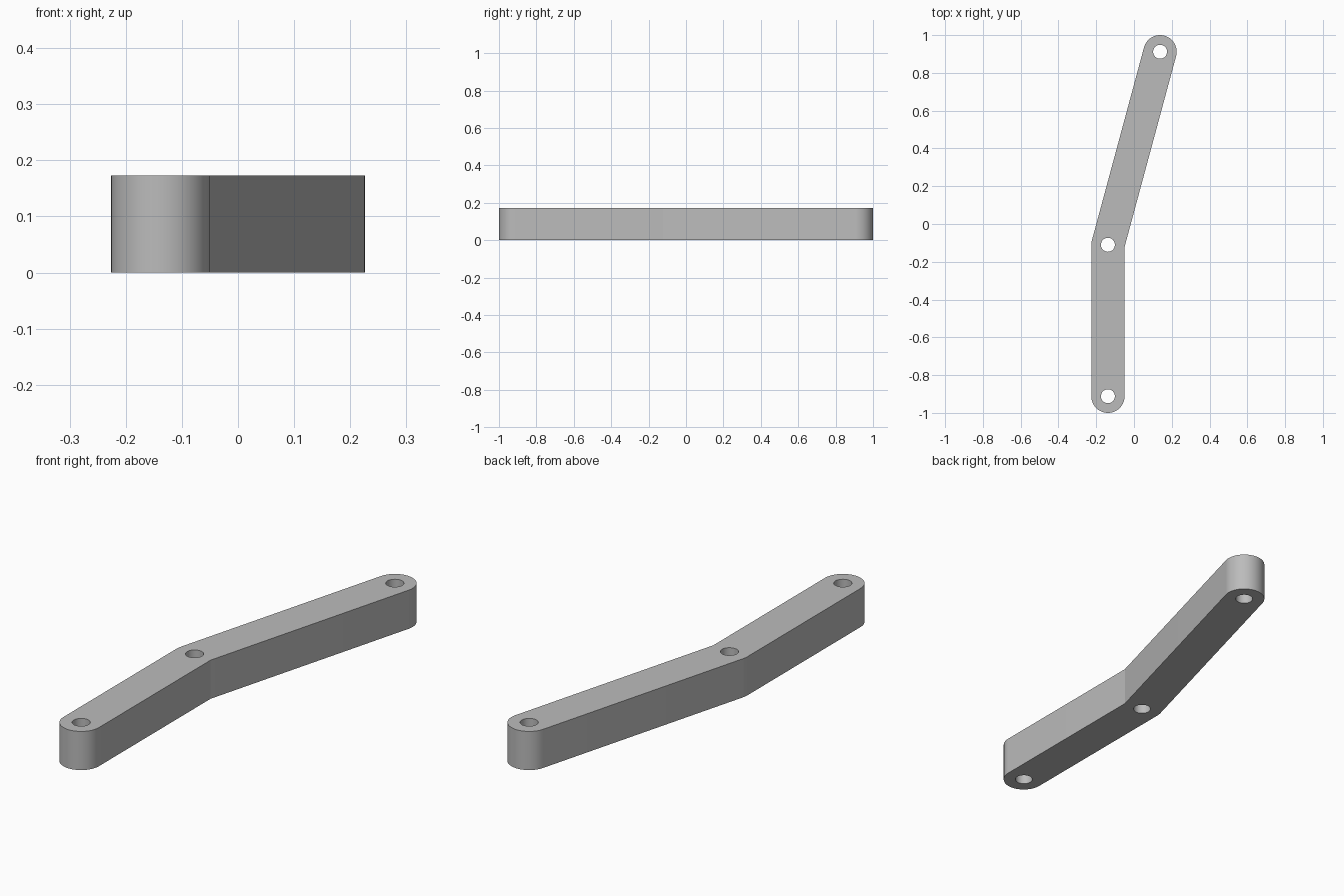
import bpy, bmesh, math
from mathutils import Vector

cube = bpy.data.objects.get("Cube")
if cube:
    bpy.data.objects.remove(cube)

RADIUS, HOLE, HEIGHT = 0.088, 0.037, 0.173
FRONT, BEND, BACK = Vector((-0.138, -0.912)), Vector((-0.138, -0.11)), Vector((0.138, 0.912))
tilt = math.atan2(BACK.x - BEND.x, BACK.y - BEND.y)


def arc(centre, radius, start, end, steps):
    angles = [start + (end - start) * i / steps for i in range(steps + 1)]
    return [centre + radius * Vector((math.cos(a), math.sin(a))) for a in angles]


# Outline: round ends, sharp inner corner, rounded outer bend
outline = arc(FRONT, RADIUS, math.pi, 2 * math.pi, 32)
outline.append(BEND + Vector((RADIUS, -RADIUS * math.tan(tilt / 2))))
outline += arc(BACK, RADIUS, -tilt, math.pi - tilt, 32)
outline += arc(BEND, RADIUS, math.pi - tilt, math.pi, 4)
loops = [outline] + [arc(c, HOLE, 0, 2 * math.pi, 40)[:-1] for c in (FRONT, BEND, BACK)]

# Fill the pierced profile and extrude it upward
bm = bmesh.new()
edges = []
for loop in loops:
    verts = [bm.verts.new((p.x, p.y, 0)) for p in loop]
    edges += [bm.edges.new((v, verts[i - 1])) for i, v in enumerate(verts)]
bmesh.ops.triangle_fill(bm, edges=edges, use_beauty=True, normal=(0, 0, 1))
top = bmesh.ops.extrude_face_region(bm, geom=bm.faces[:], use_keep_orig=True)
bmesh.ops.translate(bm, vec=(0, 0, HEIGHT),
                    verts=[g for g in top["geom"] if isinstance(g, bmesh.types.BMVert)])
bmesh.ops.recalc_face_normals(bm, faces=bm.faces[:])
mesh = bpy.data.meshes.new("bent_link_arm")
bm.to_mesh(mesh)
bm.free()

arm = bpy.data.objects.new("bent_link_arm", mesh)
bpy.context.collection.objects.link(arm)

# Plain grey finish
grey = bpy.data.materials.new("grey")
grey.use_nodes = True
colour = (0.5, 0.5, 0.5, 1)
grey.diffuse_color = colour
grey.node_tree.nodes["Principled BSDF"].inputs["Base Color"].default_value = colour
mesh.materials.append(grey)

bpy.context.view_layer.objects.active = arm
arm.select_set(True)
bpy.ops.object.shade_smooth_by_angle(angle=math.radians(12))
